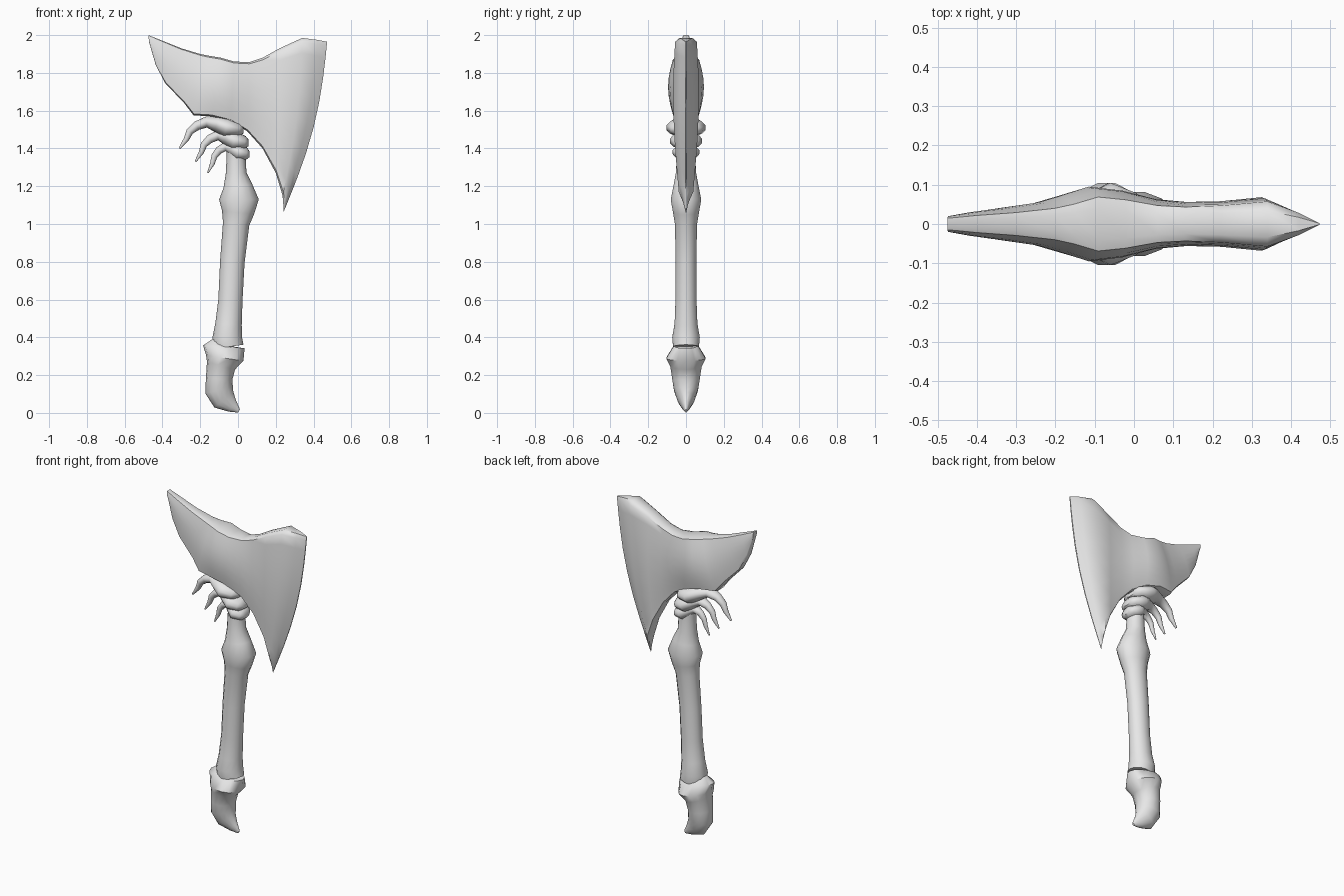
import bpy, bmesh
from math import sin, cos, pi, radians
from mathutils import Vector

cube = bpy.data.objects.get("Cube")
if cube:
    bpy.data.objects.remove(cube, do_unlink=True)

bone = bpy.data.materials.new("bone_grey")
bone.use_nodes = True
colour = (.8, .8, .8, 1)
bone.diffuse_color = colour
bone.node_tree.nodes["Principled BSDF"].inputs["Base Color"].default_value = colour


def loft(name, rings):
    """Bridge equal rings of points, cap both ends and shade smooth."""
    bm = bmesh.new()
    loops = [[bm.verts.new(point) for point in ring] for ring in rings]
    count = len(loops[0])
    for first, second in zip(loops, loops[1:]):
        for i in range(count):
            j = (i + 1) % count
            bm.faces.new((first[i], first[j], second[j], second[i]))
    bm.faces.new(loops[0])
    bm.faces.new(loops[-1])
    bmesh.ops.recalc_face_normals(bm, faces=bm.faces)
    mesh = bpy.data.meshes.new(name)
    bm.to_mesh(mesh)
    bm.free()
    mesh.materials.append(bone)
    obj = bpy.data.objects.new(name, mesh)
    bpy.context.collection.objects.link(obj)
    bpy.ops.object.select_all(action='DESELECT')
    obj.select_set(True)
    bpy.context.view_layer.objects.active = obj
    bpy.ops.object.shade_smooth_by_angle(angle=radians(50))


def tube(name, sections, sides=14):
    """Sweep ovals (x, z, half width, half depth) square to their path."""
    centres = [Vector((x, 0, z)) for x, z, width, depth in sections]
    depth_axis = Vector((0, 1, 0))
    rings = []
    for i, (x, z, width, depth) in enumerate(sections):
        before = centres[max(i - 1, 0)]
        after = centres[min(i + 1, len(centres) - 1)]
        width_axis = depth_axis.cross(after - before).normalized()
        angles = [2 * pi * k / sides for k in range(sides)]
        rings.append([centres[i] + width_axis * width * cos(a)
                      + depth_axis * depth * sin(a) for a in angles])
    loft(name, rings)


def blade_ring(top_x, top_z, low_x, low_z, thickness, steps=10):
    """Rounded blade section from its top edge to its bottom edge."""
    bow = .2 * max(top_x, 0) ** 2
    front = []
    for i in range(steps + 1):
        t = (1 - cos(pi * i / steps)) / 2
        bulge = sin(pi * t)
        x = top_x + (low_x - top_x) * t + bow * bulge
        z = top_z + (low_z - top_z) * t
        taper = 1 - t * max(top_x, 0)
        depth = thickness * taper * (.7 + .3 * bulge)
        if i in (0, steps):
            depth *= .6
        front.append((x, -depth, z))
    return front + [(x, -y, z) for x, y, z in reversed(front)]


# Shoulder-bone blade, from the rear horn to the cutting edge
blade = [
    (-.475, 2, -.47, 1.96, .02),
    (-.4, 1.97, -.435, 1.84, .03),
    (-.3, 1.93, -.385, 1.745, .04),
    (-.2, 1.9, -.285, 1.64, .055),
    (-.15, 1.89, -.235, 1.575, .07),
    (-.09, 1.88, -.14, 1.57, .095),
    (-.02, 1.86, -.04, 1.545, .085),
    (.06, 1.857, .05, 1.49, .065),
    (.13, 1.88, .13, 1.4, .06),
    (.22, 1.93, .2, 1.27, .065),
    (.34, 1.985, .236, 1.15, .08),
    (.42, 1.975, .24, 1.1, .04),
    (.472, 1.965, .24, 1.06, .004),
]
loft("blade", [blade_ring(*section) for section in blade])

# Long arm-bone handle with a flared joint at each end
tube("handle", [
    (-.01, 1.44, .05, .05), (-.01, 1.36, .05, .05), (-.01, 1.27, .055, .055),
    (0, 1.2, .077, .068), (.005, 1.13, .105, .083), (0, 1.06, .085, .07),
    (-.01, 1, .07, .06), (-.03, .8, .065, .056), (-.04, .6, .064, .057),
    (-.05, .47, .07, .062), (-.057, .4, .078, .075), (-.05, .35, .08, .07)])

# Knuckle and hooked claw at the foot
tube("pommel_claw", [
    (-.065, .37, .065, .045), (-.075, .35, .11, .07), (-.07, .29, .1, .107),
    (-.09, .25, .077, .085), (-.1, .18, .07, .075), (-.1, .12, .075, .065),
    (-.075, .07, .065, .045), (-.03, .035, .035, .022), (.005, .01, .01, .006)])

# Hooked finger as shares of its reach: along, rise, half width, half depth
finger = [
    (0, 0, .02, .4), (.07, 0, .04, .75), (.27, .01, .055, 1),
    (.42, .03, .045, .75), (.58, .04, .03, .4), (.73, .02, .025, .25),
    (.84, -.01, .02, .2), (.89, -.05, .015, .15), (1, -.1, .005, .05)]

# Stacked wrist bones, each running out into a finger
for name, x, z, reach, depth in [
        ("upper", .03, 1.5, .34, .107),
        ("middle", .055, 1.43, .28, .088),
        ("lower", .06, 1.37, .22, .073)]:
    slim = reach ** .4 * 1.5
    tube(name + "_finger", [
        (x - along * reach, z + rise, width * slim, girth * depth)
        for along, rise, width, girth in finger])

# Joint that seats the blade on the wrist
tube("wrist_joint", [
    (-.015, 1.39, .045, .05), (-.03, 1.46, .05, .06), (-.045, 1.56, .055, .06)])
